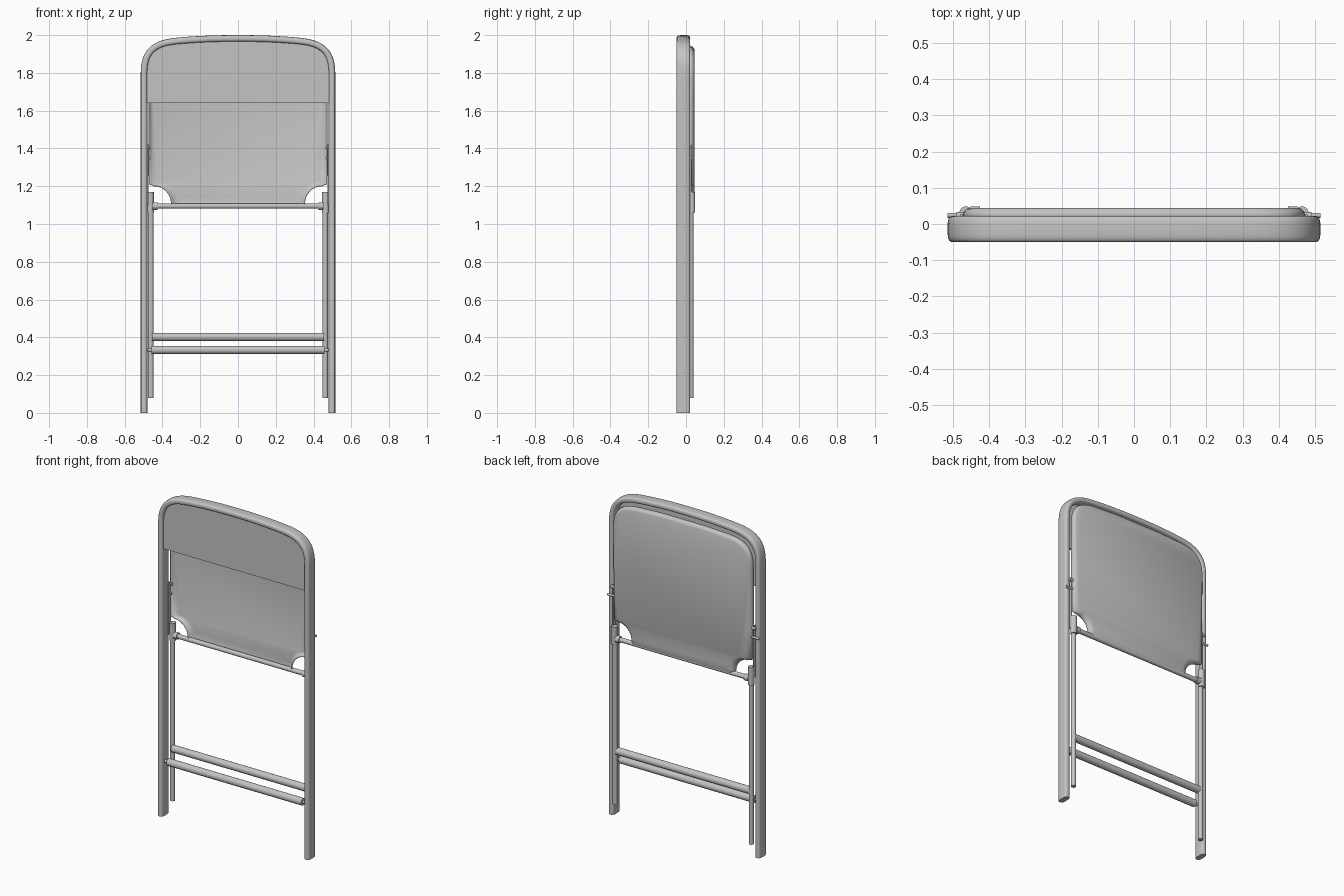
import bpy, bmesh, math
from mathutils import Vector

if "Cube" in bpy.data.objects:
    bpy.data.objects.remove(bpy.data.objects["Cube"])

mat = bpy.data.materials.new("grey metal")
mat.diffuse_color = (0.55, 0.55, 0.55, 1)
mat.use_nodes = True
mat.node_tree.nodes["Principled BSDF"].inputs["Base Color"].default_value = mat.diffuse_color


def finish(name, bm, angle=40):
    bmesh.ops.recalc_face_normals(bm, faces=bm.faces)
    me = bpy.data.meshes.new(name)
    bm.to_mesh(me)
    bm.free()
    me.materials.append(mat)
    ob = bpy.data.objects.new(name, me)
    bpy.context.collection.objects.link(ob)
    bpy.ops.object.select_all(action='DESELECT')
    ob.select_set(True)
    bpy.context.view_layer.objects.active = ob
    bpy.ops.object.shade_smooth_by_angle(angle=math.radians(angle))
    return ob


def rod(name, a, b, r, seg=20):
    a, b = Vector(a), Vector(b)
    bm = bmesh.new()
    bmesh.ops.create_cone(bm, cap_ends=True, segments=seg, radius1=r, radius2=r, depth=(b - a).length)
    q = (b - a).to_track_quat('Z', 'Y')
    for v in bm.verts:
        v.co = q @ v.co + (a + b) / 2
    return finish(name, bm)


def box(name, lo, hi):
    bm = bmesh.new()
    bmesh.ops.create_cube(bm, size=1)
    for v in bm.verts:
        v.co = [(l + h) / 2 + c * (h - l) for c, l, h in zip(v.co, lo, hi)]
    return finish(name, bm)


def bezier(p, n):
    out = []
    for i in range(n):
        t = i / n
        w = ((1 - t) ** 3, 3 * t * (1 - t) ** 2, 3 * t * t * (1 - t), t ** 3)
        out.append(tuple(sum(k * q[j] for k, q in zip(w, p)) for j in (0, 1)))
    return out


# frame centre line in x/z, right half then mirrored
half = [(0.4975, 0), (0.4975, 1.64)]
half += bezier([(0.4975, 1.80), (0.4975, 1.925), (0.43, 1.957), (0.33, 1.968)], 14)
half += bezier([(0.33, 1.968), (0.22, 1.979), (0.11, 1.9825), (0, 1.9825)], 8)
path = half + [(0, 1.9825)] + [(-x, z) for x, z in reversed(half)]

# bent outer frame: flat oval tube swept along the path
bm = bmesh.new()
rings = []
N = 24
for i, (x, z) in enumerate(path):
    a, b = path[max(i - 1, 0)], path[min(i + 1, len(path) - 1)]
    t = Vector((b[0] - a[0], b[1] - a[1])).normalized()
    if i < 2 or i > len(path) - 3:
        t = Vector((0, 1 if x > 0 else -1))
    n = Vector((t.y, -t.x))
    ring = []
    for k in range(N):
        g = 2 * math.pi * k / N
        c, s = math.cos(g), math.sin(g)
        u = 0.0175 * math.copysign(abs(c) ** 0.6, c)
        w = 0.036 * math.copysign(abs(s) ** 0.6, s)
        ring.append(bm.verts.new((x + n.x * u, -0.014 + w, z + n.y * u)))
    rings.append(ring)
for r, s in zip(rings, rings[1:]):
    for k in range(N):
        bm.faces.new((r[k], r[(k + 1) % N], s[(k + 1) % N], s[k]))
bm.faces.new(rings[0])
bm.faces.new(rings[-1])
finish("outer_frame", bm)

# backrest panel filling the top of the frame
bm = bmesh.new()
f = bm.faces.new([bm.verts.new((x * 0.985, -0.034, z)) for x, z in path[1:-1]])
ext = bmesh.ops.extrude_face_region(bm, geom=[f])
for v in ext["geom"]:
    if isinstance(v, bmesh.types.BMVert):
        v.co.y += 0.012
finish("backrest", bm)

# seat pan outline: notched front corners, rounded rear corners
side = [(0.35, 1.085)]
side += [(0.445 - 0.09 * math.cos(g), 1.11 + 0.09 * math.sin(g))
         for g in [math.pi / 2 * k / 8 for k in range(9)]]
side += [(0.472, 1.21), (0.474, 1.4), (0.474, 1.6)]
side += bezier([(0.474, 1.78), (0.474, 1.88), (0.43, 1.93), (0.31, 1.937)], 12)
side += [(0.31, 1.937), (0.15, 1.945)]
outline = side + [(-x, z) for x, z in reversed(side)]

# seat pan: flat centre with a rolled rim that widens toward the front edge
bm = bmesh.new()
rings = []
for inset, y in ((0, 0.02), (0.25, 0.034), (0.6, 0.041), (1, 0.0445)):
    ring = []
    for x, z in outline:
        t = (1.94 - z) / 0.85
        sx = 1 - inset * (0.025 + 0.075 * t)
        sz = 1 - inset * 0.045
        ring.append(bm.verts.new((x * sx, y, 1.5 + (z - 1.5) * sz)))
    rings.append(ring)
M = len(outline)
for r, s in zip(rings, rings[1:]):
    for k in range(M):
        bm.faces.new((r[k], r[(k + 1) % M], s[(k + 1) % M], s[k]))
bm.faces.new(rings[-1])
seat = finish("seat", bm, 50)
sol = seat.modifiers.new("thickness", 'SOLIDIFY')
sol.thickness = 0.004
sol.offset = -1

# front seat rod and the two crossbars
rod("seat_rod", (-0.465, 0.028, 1.095), (0.465, 0.028, 1.095), 0.014)
rod("rear_crossbar", (-0.455, 0.019, 0.402), (0.455, 0.019, 0.402), 0.022)
rod("front_crossbar", (-0.457, -0.02, 0.333), (0.457, -0.02, 0.333), 0.022)

# parts repeated on both sides
for s, tag in ((-1, "left"), (1, "right")):
    rod(tag + "_rear_leg", (s * 0.462, 0.026, 0.08), (s * 0.462, 0.026, 1.16), 0.0145)
    rod(tag + "_leg_sleeve", (s * 0.464, 0.03, 1.06), (s * 0.464, 0.03, 1.17), 0.0185)
    rod(tag + "_rod_collar", (s * 0.425, 0.029, 1.095), (s * 0.452, 0.029, 1.095), 0.02)
    rod(tag + "_crossbar_pin", (s * 0.45, -0.02, 0.333), (s * 0.49, -0.02, 0.333), 0.008, 12)
    rod(tag + "_pivot_pin", (s * 0.465, 0.024, 1.35), (s * 0.515, 0.024, 1.35), 0.007, 12)
    rod(tag + "_stop_pin", (s * 0.465, 0.024, 1.405), (s * 0.49, 0.024, 1.405), 0.009, 12)
    x0, x1 = sorted((s * 0.474, s * 0.479))
    box(tag + "_link_strip", (x0, 0.005, 1.1), (x1, 0.028, 1.42))
